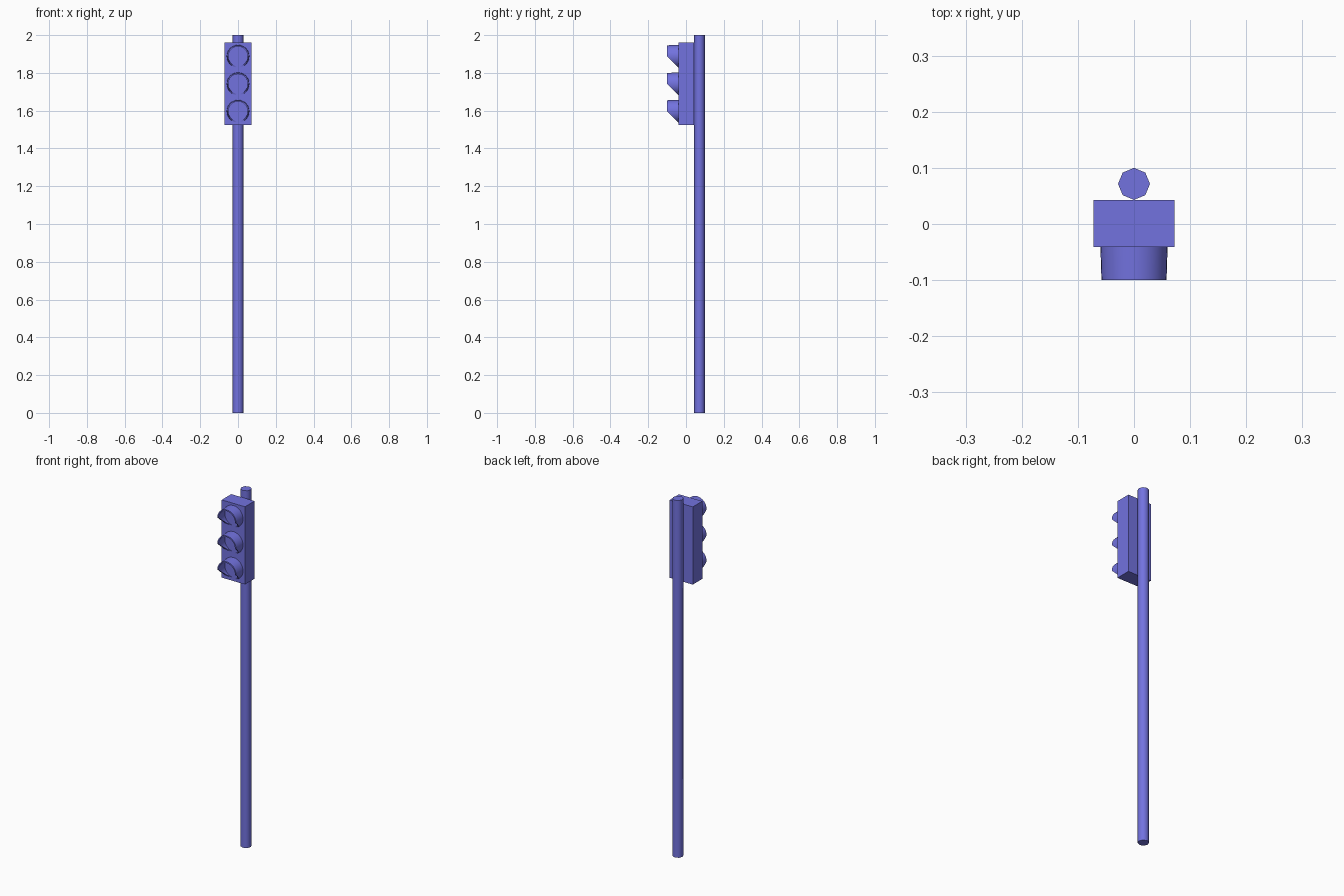
import bpy, bmesh, math

if "Cube" in bpy.data.objects:
    bpy.data.objects.remove(bpy.data.objects["Cube"])

blue = bpy.data.materials.new("violet_blue")
blue.diffuse_color = (0.17, 0.17, 0.74, 1)
blue.use_nodes = True
blue.node_tree.nodes["Principled BSDF"].inputs["Base Color"].default_value = blue.diffuse_color


def finish(bm, name, smooth=None):
    bmesh.ops.recalc_face_normals(bm, faces=bm.faces)
    mesh = bpy.data.meshes.new(name)
    bm.to_mesh(mesh)
    bm.free()
    mesh.materials.append(blue)
    ob = bpy.data.objects.new(name, mesh)
    bpy.context.collection.objects.link(ob)
    if smooth:
        bpy.ops.object.select_all(action='DESELECT')
        ob.select_set(True)
        bpy.context.view_layer.objects.active = ob
        bpy.ops.object.shade_smooth_by_angle(angle=math.radians(smooth))
    return ob


# Eight-sided pole behind the signal box
bm = bmesh.new()
bmesh.ops.create_cone(bm, cap_ends=True, segments=8, radius1=0.0285, radius2=0.0285, depth=2)
bmesh.ops.translate(bm, verts=bm.verts, vec=(0, 0.0715, 1))
finish(bm, "pole", 50)

# Signal box
bm = bmesh.new()
bmesh.ops.create_cube(bm, size=1)
bmesh.ops.scale(bm, verts=bm.verts, vec=(0.144, 0.084, 0.435))
bmesh.ops.translate(bm, verts=bm.verts, vec=(0, 0.001, 1.7425))
finish(bm, "signal_box")


# Hollow visor: full hood above, cut back at a slant below its centre
def visor(name, z0, n=32):
    bm = bmesh.new()
    rings = []
    for back, r_back, r_front in ((True, 0.060, 0.058), (False, 0.060, 0.058),
                                  (False, 0.053, 0.051), (True, 0.053, 0.052)):
        ring = []
        for i in range(n):
            a = 2 * math.pi * i / n
            s = math.sin(a)
            reach = 0 if back else 0.06 * (1 + min(s, 0))
            r = r_back + (r_front - r_back) * reach / 0.06
            ring.append(bm.verts.new((r * math.cos(a), -0.04 - reach, z0 + r * s)))
        rings.append(ring)
    for k in range(3):
        p, q = rings[k], rings[k + 1]
        for i in range(n):
            j = (i + 1) % n
            bm.faces.new((p[i], p[j], q[j], q[i]))
    # Seat the back edge slightly inside the box
    for v in rings[0] + rings[3]:
        v.co.y += 0.004
    p, q = rings[3], rings[0]
    for i in range(n):
        j = (i + 1) % n
        bm.faces.new((p[i], p[j], q[j], q[i]))
    finish(bm, name, 40)


for label, z in (("top", 1.888), ("middle", 1.742), ("bottom", 1.597)):
    visor(label + "_visor", z)
